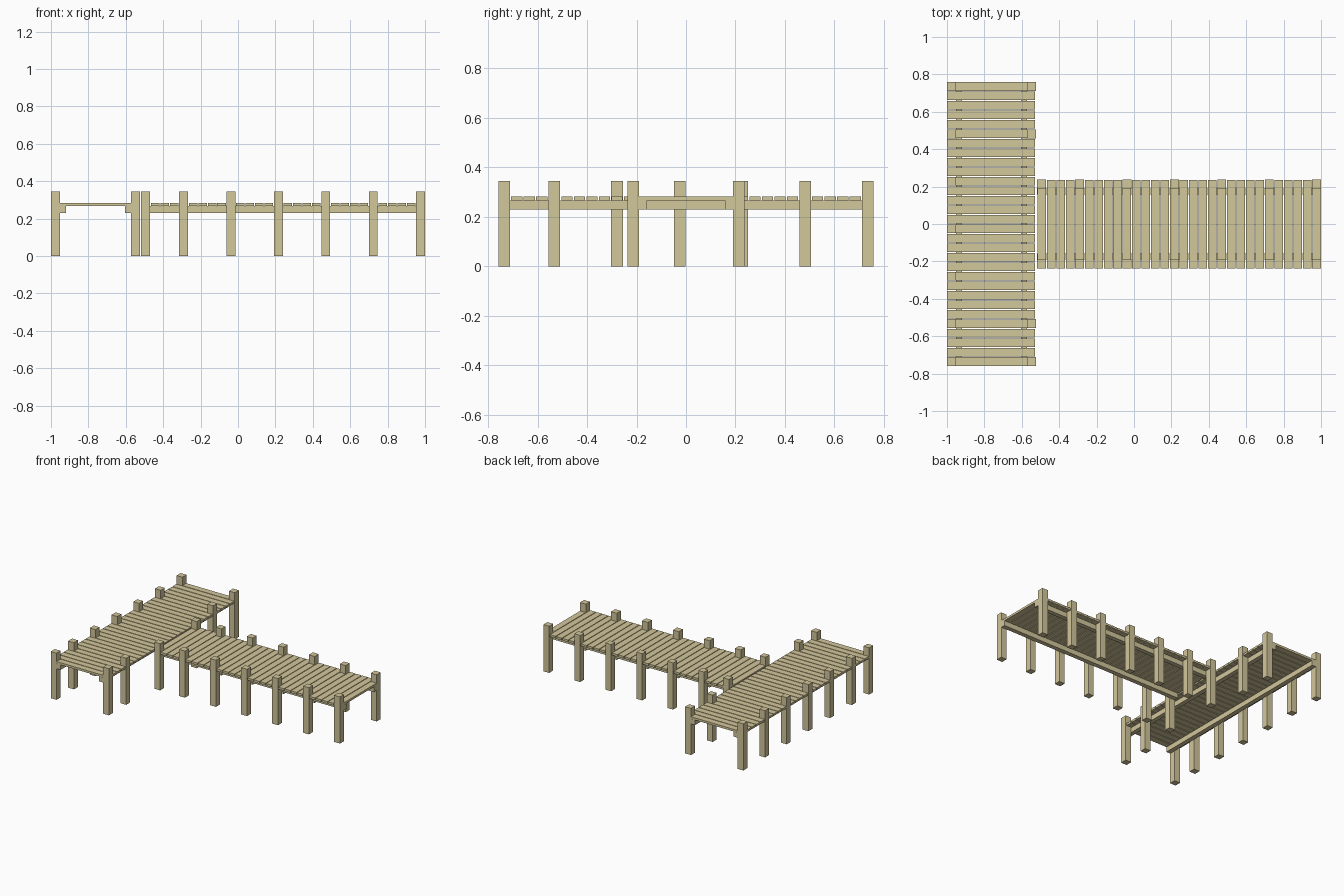
import bpy
from mathutils import Vector

if "Cube" in bpy.data.objects:
    bpy.data.objects.remove(bpy.data.objects["Cube"])

wood = bpy.data.materials.new("weathered_wood")
wood.diffuse_color = (0.65, 0.57, 0.33, 1)
wood.use_nodes = True
wood.node_tree.nodes["Principled BSDF"].inputs["Base Color"].default_value = wood.diffuse_color

PITCH, ROWS = 0.0507, 30
POST_ROWS = (0, 4, 9, 14, 19, 24, 29)
HALF, POST, PLANK = 0.2375, 0.047, 0.0455     # half deck width, post side, plank width
BEAM_Z, DECK_Z, TOP_Z, POST_Z = 0.23, 0.267, 0.283, 0.345


def box(name, lo, hi):
    lo, hi = Vector(lo), Vector(hi)
    v = [(x, y, z) for x in (lo.x, hi.x) for y in (lo.y, hi.y) for z in (lo.z, hi.z)]
    f = [(0, 1, 3, 2), (4, 6, 7, 5), (0, 4, 5, 1), (2, 3, 7, 6), (0, 2, 6, 4), (1, 5, 7, 3)]
    me = bpy.data.meshes.new(name)
    me.from_pydata(v, [], f)
    me.materials.append(wood)
    bpy.context.collection.objects.link(bpy.data.objects.new(name, me))


def pier(name, along_x, first, centre, skip=()):
    """Straight walkway: u runs along it, v across it. skip = rows with no +v post."""
    def part(label, u0, u1, v0, v1, z0, z1):
        v0, v1 = v0 + centre, v1 + centre
        if along_x:
            box(f"{name}_{label}", (u0, v0, z0), (u1, v1, z1))
        else:
            box(f"{name}_{label}", (v0, u0, z0), (v1, u1, z1))

    inner = HALF - POST
    for r in range(ROWS):
        u = first + r * PITCH
        lo, hi = -HALF, HALF - 0.003
        # posts, with the plank of that row fitted between them
        if r in POST_ROWS:
            part("post", u - POST / 2, u + POST / 2, -HALF, -inner, 0, POST_Z)
            lo = -inner
            if r not in skip:
                part("post", u - POST / 2, u + POST / 2, inner, HALF, 0, POST_Z)
                hi = inner
        part("plank", u - PLANK / 2, u + PLANK / 2, lo, hi, DECK_Z, TOP_Z)
    # side beams inside the posts
    a, b = first - POST / 2, first + (ROWS - 1) * PITCH + POST / 2
    part("beam", a, b, -inner, -inner + 0.033, BEAM_Z, DECK_Z)
    part("beam", a, b, inner - 0.033, inner, BEAM_Z, DECK_Z)


# long walkway and the crossing head of the T (no posts where they meet)
pier("walkway", True, 0.9765 - 29 * PITCH, 0.0)
pier("head", False, -14.5 * PITCH, -1 + HALF, skip=(9, 14, 19))
